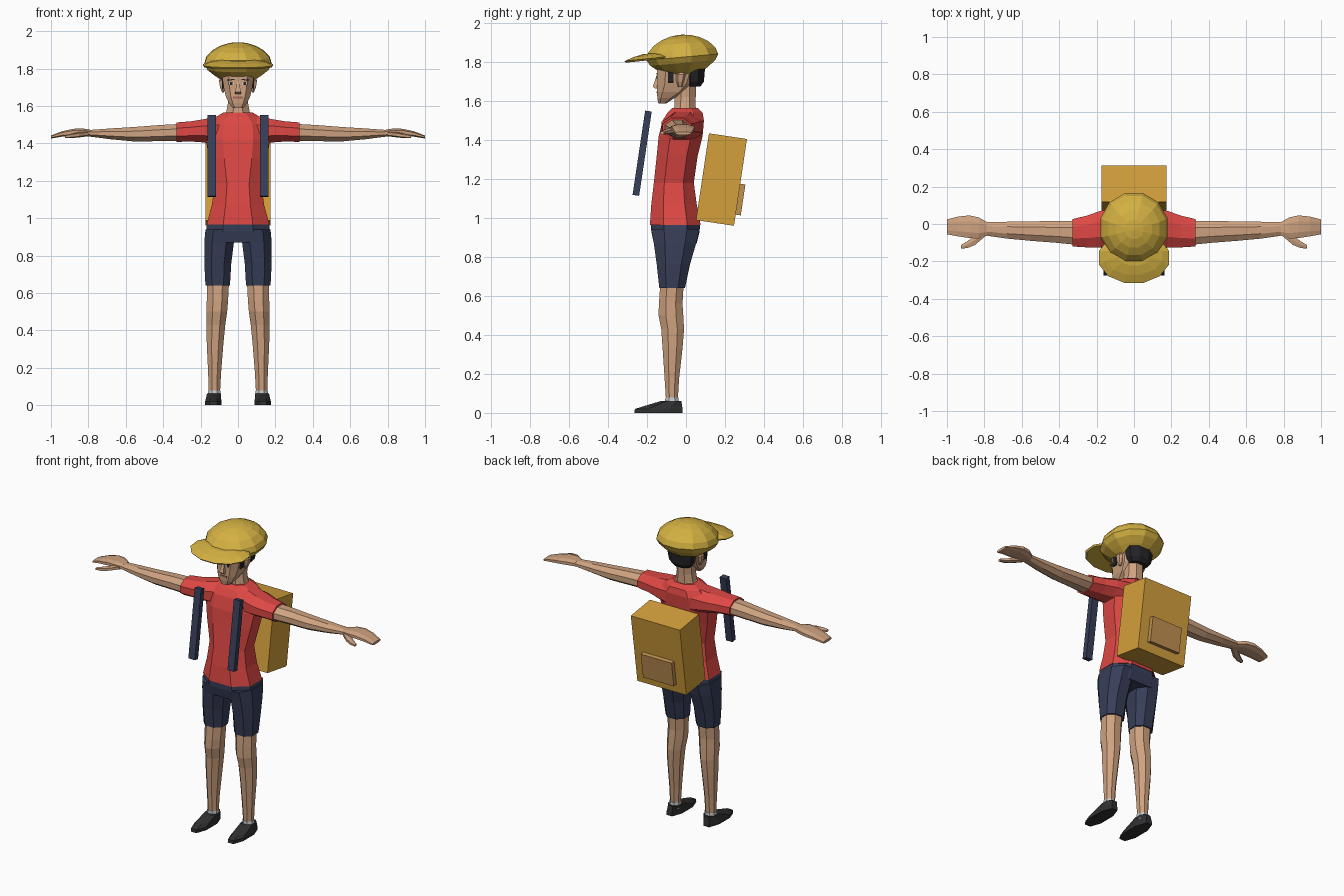
import bpy, bmesh, math
from mathutils import Matrix, Vector


def colour(name, *srgb):
    m = bpy.data.materials.new(name)
    m.diffuse_color = [(c / 255 / 12.92) if c < 11 else ((c / 255 + .055) / 1.055) ** 2.4 for c in srgb] + [1]
    return m


SKIN = colour("skin", 206, 162, 128)
RED = colour("shirt red", 222, 72, 68)
NAVY = colour("navy", 55, 62, 88)
YELLOW = colour("hat yellow", 212, 177, 66)
OCHRE = colour("pack ochre", 212, 160, 60)
TAN = colour("pocket tan", 192, 145, 80)
HAIR = colour("hair black", 36, 36, 40)
SHOE = colour("shoe charcoal", 48, 48, 50)
WHITE = colour("sock grey", 205, 208, 208)
LIP = colour("lip brown", 160, 104, 88)


def finish(name, bm, mat):
    bmesh.ops.recalc_face_normals(bm, faces=bm.faces)
    me = bpy.data.meshes.new(name)
    bm.to_mesh(me)
    bm.free()
    me.materials.append(mat)
    ob = bpy.data.objects.new(name, me)
    bpy.context.collection.objects.link(ob)
    return ob


def loft(name, mat, rings, n=8, axis="z", side=1, sq=1.0, tilt=0.0, pivot=(0, 0, 0)):
    """Skin rings (t, a_min, a_max, b_min, b_max); a, b = x, y along z or y, z along x."""
    bm = bmesh.new()
    loops = []
    for t, a0, a1, b0, b1 in rings:
        loop = []
        for i in range(n):
            ang = (i + .5) * 2 * math.pi / n
            k = math.cos(math.pi / n)
            u, v = (math.copysign(min(1, abs(f) / k) ** sq, f) for f in (math.cos(ang), math.sin(ang)))
            a, b = (a0 + a1 + u * (a1 - a0)) / 2, (b0 + b1 + v * (b1 - b0)) / 2
            p = (a, b, t) if axis == "z" else (t, a, b)
            loop.append(bm.verts.new((p[0] * side, p[1], p[2])))
        loops.append(loop)
    for lo, hi in zip(loops, loops[1:]):
        for i in range(n):
            bm.faces.new((lo[i], lo[(i + 1) % n], hi[(i + 1) % n], hi[i]))
    bm.faces.new(loops[0])
    bm.faces.new(loops[-1])
    if tilt:
        bmesh.ops.rotate(bm, verts=bm.verts, cent=pivot, matrix=Matrix.Rotation(math.radians(tilt), 3, "X"))
    return finish(name, bm, mat)


def box(name, mat, centre, size, tilt=0.0, roll=0.0):
    bm = bmesh.new()
    m = (Matrix.Translation(centre) @ Matrix.Rotation(math.radians(tilt), 4, "X")
         @ Matrix.Rotation(math.radians(roll), 4, "Y") @ Matrix.Diagonal((*size, 1)))
    bmesh.ops.create_cube(bm, size=1, matrix=m)
    return finish(name, bm, mat)


# Shirt body and shorts waist
loft("shirt", RED, [
    (.965, -.168, .168, -.185, .075), (1.07, -.14, .14, -.178, .055),
    (1.18, -.125, .125, -.165, .04), (1.32, -.155, .155, -.15, .06),
    (1.42, -.172, .172, -.14, .085), (1.50, -.165, .165, -.12, .092),
    (1.54, -.12, .12, -.095, .085), (1.565, -.078, .078, -.07, .06)], sq=.85)
loft("shorts_hip", NAVY, [
    (.87, -.176, .176, -.165, .055), (.93, -.172, .172, -.178, .07),
    (.98, -.163, .163, -.18, .072)], sq=.85)

for s, tag in ((1, "left"), (-1, "right")):
    # Sleeve, arm, hand and thumb
    loft(tag + "_sleeve", RED, [
        (.08, -.10, .085, 1.38, 1.55), (.18, -.125, .07, 1.405, 1.53),
        (.25, -.125, .045, 1.41, 1.518), (.33, -.12, .026, 1.408, 1.512)], axis="x", side=s)
    loft(tag + "_arm", SKIN, [
        (.29, -.113, .018, 1.415, 1.505), (.42, -.10, .016, 1.412, 1.498),
        (.55, -.09, .014, 1.41, 1.488), (.68, -.078, .012, 1.422, 1.48),
        (.79, -.062, .01, 1.436, 1.472)], axis="x", side=s)
    loft(tag + "_hand", SKIN, [
        (.785, -.062, .01, 1.436, 1.472), (.83, -.078, .035, 1.442, 1.48),
        (.88, -.075, .046, 1.442, 1.478), (.94, -.066, .04, 1.436, 1.465),
        (1.0, -.055, .025, 1.426, 1.442)], axis="x", side=s, sq=.8)
    loft(tag + "_thumb", SKIN, [
        (.80, -.07, -.03, 1.438, 1.465), (.85, -.112, -.06, 1.432, 1.46),
        (.89, -.128, -.092, 1.428, 1.452), (.925, -.132, -.112, 1.428, 1.444)], n=6, axis="x", side=s)

    # Shorts leg, bare leg, sock and shoe
    loft(tag + "_shorts_leg", NAVY, [
        (.64, .043, .174, -.137, -.005), (.76, .036, .18, -.15, .02),
        (.87, .022, .18, -.165, .052), (.94, .01, .174, -.178, .07)], side=s, sq=.85)
    loft(tag + "_leg", SKIN, [
        (.07, .096, .156, -.103, -.042), (.18, .09, .16, -.11, -.035),
        (.33, .078, .167, -.12, -.018), (.43, .068, .168, -.127, -.01),
        (.50, .058, .169, -.141, -.014), (.56, .053, .167, -.139, -.018),
        (.66, .048, .167, -.132, -.012)], side=s)
    loft(tag + "_sock", WHITE, [
        (.04, .092, .162, -.108, -.036), (.08, .093, .159, -.106, -.038)], side=s)
    loft(tag + "_shoe", SHOE, [
        (0, .088, .176, -.265, -.018), (.02, .088, .176, -.262, -.018),
        (.035, .09, .172, -.215, -.02), (.062, .09, .166, -.125, -.024)], side=s, sq=.9)

    # Ear, sideburn, eye and brow
    loft(tag + "_ear", SKIN, [
        (1.672, .075, .085, -.04, -.02), (1.70, .07, .096, -.05, -.01),
        (1.735, .07, .102, -.052, -.002), (1.755, .075, .092, -.04, -.01)], n=6, side=s)
    box(tag + "_sideburn", HAIR, (s * .076, -.078, 1.735), (.02, .03, .085))
    box(tag + "_eye", WHITE, (s * .036, -.149, 1.72), (.027, .006, .012))
    box(tag + "_iris", HAIR, (s * .036, -.151, 1.72), (.015, .006, .014))
    box(tag + "_brow", HAIR, (s * .037, -.149, 1.74), (.036, .007, .006), roll=s * 6)

    # Shoulder strap
    box(tag + "_strap", NAVY, (s * .14, -.225, 1.332), (.046, .034, .437), tilt=-8.5)

# Neck and head
loft("neck", SKIN, [
    (1.53, -.085, .085, -.07, .06), (1.57, -.062, .062, -.06, .05),
    (1.62, -.053, .053, -.058, .05), (1.72, -.055, .055, -.058, .052)])
loft("head", SKIN, [
    (1.588, -.028, .028, -.142, -.10), (1.615, -.048, .048, -.147, -.06),
    (1.645, -.063, .063, -.149, -.005), (1.69, -.075, .075, -.147, .04),
    (1.74, -.083, .083, -.148, .06), (1.80, -.086, .086, -.148, .07)], sq=.6)
loft("nose", SKIN, [
    (1.664, -.016, .016, -.158, -.14), (1.674, -.015, .015, -.17, -.14),
    (1.73, -.006, .006, -.151, -.14)], n=4)
box("mouth", LIP, (0, -.149, 1.645), (.052, .006, .009))

# Hair at the back of the head
loft("hair", HAIR, [
    (1.675, -.058, .058, .0, .075), (1.70, -.076, .076, -.005, .092),
    (1.75, -.086, .086, -.01, .096), (1.80, -.09, .09, -.02, .1)])

# Puffy cap with a peak
cap_rings = [(1.738, .085), (1.765, .125), (1.795, .162), (1.825, .18), (1.86, .169),
             (1.895, .137), (1.92, .095), (1.935, .05), (1.94, .008)]
loft("cap", YELLOW, [(z, -r, r, -.02 - r * 1.03, -.02 + r * 1.03) for z, r in cap_rings],
     n=12, tilt=5, pivot=(0, -.02, 1.83))
loft("cap_peak", YELLOW, [
    (1.808, -.18, .18, -.31, -.05), (1.817, -.188, .188, -.316, -.045),
    (1.832, -.15, .15, -.27, -.07), (1.842, -.09, .09, -.22, -.10)],
    n=12, tilt=6, pivot=(0, -.2, 1.82))

# Backpack with pocket
box("backpack", OCHRE, (0, .182, 1.197), (.35, .197, .45), tilt=-8.5)
box("backpack_pocket", TAN, (0, .275, 1.095), (.22, .036, .16), tilt=-8.5)
